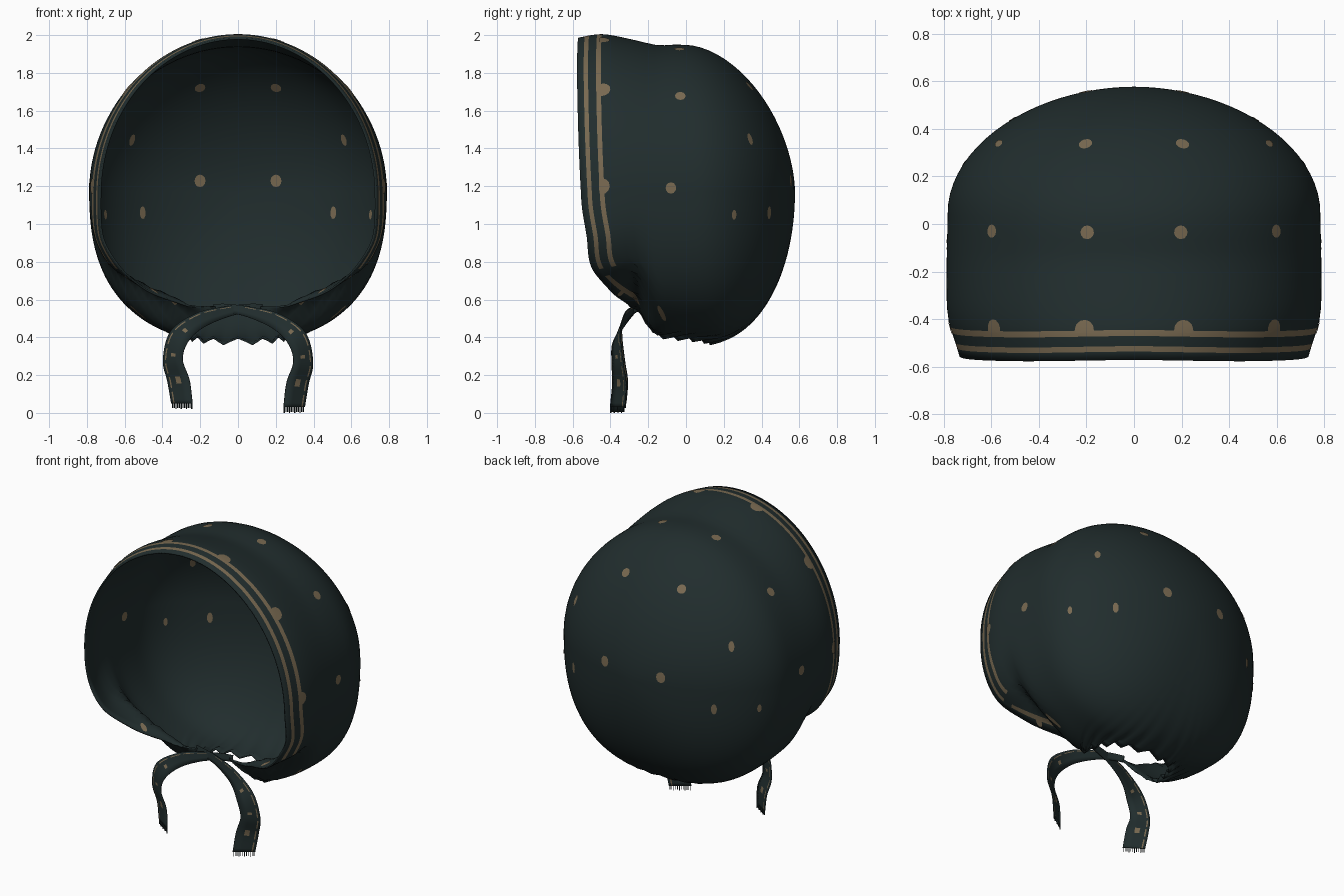
import bpy, bmesh, math
from mathutils import Vector
from mathutils.bvhtree import BVHTree

if "Cube" in bpy.data.objects:
    bpy.data.objects.remove(bpy.data.objects["Cube"])


def material(name, rgb):
    m = bpy.data.materials.new(name)
    m.diffuse_color = (*rgb, 1)
    m.use_nodes = True
    m.node_tree.nodes["Principled BSDF"].inputs["Base Color"].default_value = m.diffuse_color
    return m


GREEN = material("dark green cloth", (0.015, 0.026, 0.0265))
TAN = material("tan trim", (0.19, 0.142, 0.082))


def make_object(name, bm, angle=60):
    me = bpy.data.meshes.new(name)
    bm.to_mesh(me)
    ob = bpy.data.objects.new(name, me)
    bpy.context.collection.objects.link(ob)
    me.materials.append(GREEN)
    me.materials.append(TAN)
    bpy.ops.object.select_all(action='DESELECT')
    ob.select_set(True)
    bpy.context.view_layer.objects.active = ob
    bpy.ops.object.shade_smooth_by_angle(angle=math.radians(angle))
    return ob


def curve(keys, x):
    """Smooth interpolation through (x, values...) keys."""
    k = [(a[0], Vector(a[1:])) for a in keys]
    x = min(max(x, k[0][0]), k[-1][0])
    i = next(j for j in range(len(k) - 1) if x <= k[j + 1][0] + 1e-9)

    def slope(j):
        a, b = k[max(j - 1, 0)], k[min(j + 1, len(k) - 1)]
        return (b[1] - a[1]) / (b[0] - a[0])
    h = k[i + 1][0] - k[i][0]
    t = (x - k[i][0]) / h
    return (k[i][1] * (2*t**3 - 3*t*t + 1) + slope(i) * h * (t**3 - 2*t*t + t)
            + k[i + 1][1] * (3*t*t - 2*t**3) + slope(i + 1) * h * (t**3 - t*t))


# Hood outline along its depth: top height, bottom height, half width
BACK, MID = 0.572, 1.17
TOP = [(-.6, 1.975, 0), (-.45, 2.0, 0), (-.3, 1.975, 0), (-.15, 1.942, 0),
       (-.05, 1.945, 0), (0, 1.943, 0)]
BOTTOM = [(-.6, .45, 0), (-.4, .49, 0), (-.3, .54, 0), (-.26, .555, 0),
          (-.17, .41, 0), (-.1, .385, 0), (0, .38, 0), (.12, .38, 0)]
WIDTH = [(-.6, .715, 0), (-.5, .745, 0), (-.4, .775, 0), (-.28, .783, 0), (.05, .778, 0)]
# Inward tuck of the cheek edge, by position along the open edge
TUCK = [(0, 0, 0), (.57, 0, 0), (.66, .06, 0), (.71, .16, 0), (.76, .22, 0),
        (.8, 0, 0), (.83, 0, 0), (1, 0, 0)]


def extent(keys, y, power, base):
    start = keys[-1][0]
    size = abs(curve(keys, y)[0] - base)
    if y > start:
        v = min((y - start) / (BACK - start), 1)
        size *= max(1 - v**power, 0)**(1 / power)
    return size


def hood_point(y, a):
    w = extent(WIDTH, y, 1.93, 0)
    s, c = max(math.sin(a), 0), math.cos(a)
    if c >= 0:
        return Vector((w * s, y, MID + c * extent(TOP, y, 1.75, MID)))
    return Vector((w * s**.8 if s > 1e-6 else 0, y,
                   MID - abs(c)**.8 * extent(BOTTOM, y, 2.03, MID)))


# Open edge: position along it, depth, angle from the top (in half turns)
RIM = [(0, -.57, 0), (.25, -.575, .25), (.5, -.555, .5), (.58, -.525, .58),
       (.66, -.5, .662), (.71, -.41, .745), (.76, -.32, .85), (.8, -.26, .97),
       (.83, -.17, .92), (.88, -.05, .915), (.94, .08, .94), (1, .14, 1)]
HEM = [0, .035, .058, .1, .125, .15]
COLS, ROWS = 120, 30

# Hood half with hem stripes and neck gathers
bm = bmesh.new()
grid = []
for i in range(COLS + 1):
    s = i / COLS
    y0, a0 = curve(RIM, s)
    neck = min(max((s - .79) / .05, 0), 1)
    ys = [y0 + d for d in HEM]
    ys += [ys[-1] + (BACK - ys[-1]) * math.sin(j / ROWS * math.pi / 2)
           for j in range(1, ROWS + 1)]
    col = []
    for y in ys:
        t = (y - y0) / (BACK - y0)
        a = a0 + (s - a0) * (1 - (1 - t)**4)
        p = hood_point(y, min(max(a, 0), 1) * math.pi)
        p.x *= 1 - max(curve(TUCK, s)[0], 0) * math.exp(-((y - y0) / .13)**1.5)
        p.z += neck * .018 * math.cos(i * math.pi / 2) * math.exp(-(y - y0) / .09)
        if i in (0, COLS):
            p.x = 0
        col.append(bm.verts.new(p))
    grid.append(col)
for i in range(COLS):
    s = i / COLS
    for j in range(len(grid[0]) - 1):
        f = bm.faces.new((grid[i][j], grid[i + 1][j], grid[i + 1][j + 1], grid[i][j + 1]))
        # Two stripes around the face, one short stripe under the cheeks
        f.material_index = int((j in (1, 3) and s < .665) or (j == 1 and .675 < s < .77))
bmesh.ops.remove_doubles(bm, verts=bm.verts, dist=.0005)
bmesh.ops.recalc_face_normals(bm, faces=bm.faces)
if sum(f.normal.dot(f.calc_center_median() - Vector((0, 0, MID))) for f in bm.faces) < 0:
    bmesh.ops.reverse_faces(bm, faces=bm.faces)
bm.normal_update()
tree = BVHTree.FromBMesh(bm)
hood = make_object("hood", bm)
hood.modifiers.new("mirror", 'MIRROR')
# Plain lining on the inner face
thick = hood.modifiers.new("thickness", 'SOLIDIFY')
thick.thickness, thick.offset, thick.material_offset = .01, 0, -1

# Embroidered spots: place, half width, half height
SPOTS = [((.21, .36, 1.75), .029, .029), ((.57, .34, 1.45), .018, .033),
         ((.205, .56, 1.23), .03, .034), ((.5, .42, 1.06), .018, .034),
         ((.69, .24, 1.05), .014, .026), ((.2, -.035, 1.94), .029, .029),
         ((.6, -.03, 1.68), .028, .028), ((.77, -.08, 1.19), .028, .03),
         ((.53, -.13, .52), .015, .065), ((.44, -.35, .66), .016, .034)]
# Scallops along the inner hem stripe
SCALLOPS = [((.21, -.445, 1.98), .042, .042), ((.6, -.445, 1.72), .042, .042),
            ((.77, -.445, 1.2), .042, .042)]
bm = bmesh.new()
for q, rx, rz in SPOTS + SCALLOPS:
    c, n, _, _ = tree.find_nearest(Vector(q))
    v = (Vector((0, 0, 1)) - n * n.z).normalized()
    u = n.cross(v)
    scallop = q[1] == -.445
    for side in ((.008,) if scallop else (.008, -.008)):
        for mirror in (1, -1):
            ring = []
            for k in range(13):
                ang = k * math.tau / 12
                p = c.copy()
                if k < 12:
                    p += u * math.cos(ang) * rx + v * math.sin(ang) * rz
                if scallop and k < 12:
                    p.y = max(p.y, c.y - .012)
                p, m, _, _ = tree.find_nearest(p)
                p = p + m * side
                ring.append(bm.verts.new((p.x * mirror, p.y, p.z)))
            for k in range(12):
                tri = [ring[12], ring[k], ring[(k + 1) % 12]]
                f = bm.faces.new(tri if side * mirror > 0 else tri[::-1])
                f.material_index = 1
make_object("embroidered_spots", bm)

# Ribbon path: position along it, centre, half-width direction
RIBBON = [(0, .13, -.24, .555, 0, .005, .02), (.15, .06, -.26, .555, 0, .005, .022),
          (.3, -.06, -.285, .535, -.004, .005, .028), (.45, -.2, -.325, .49, -.015, .008, .04),
          (.6, -.31, -.36, .405, -.045, .02, .03), (.75, -.345, -.355, .28, -.052, .03, 0),
          (.88, -.315, -.345, .17, -.058, .036, -.004), (1, -.297, -.355, .05, -.056, .038, 0)]
ACROSS = [-1, -.25, .2, .66, .78, 1]


def ribbon(name, mirror, drop):
    bm = bmesh.new()
    rows = []
    for i in range(49):
        v = curve(RIBBON, i / 48)
        c, w = Vector(v[:3]), Vector(v[3:])
        c.z -= drop * (i / 48)**2
        c.y -= .008 if mirror < 0 else 0
        rows.append([bm.verts.new(((c + w * k).x * mirror, (c + w * k).y, (c + w * k).z))
                     for k in ACROSS])
    for i in range(48):
        for j in range(len(ACROSS) - 1):
            f = bm.faces.new((rows[i][j], rows[i + 1][j], rows[i + 1][j + 1], rows[i][j + 1]))
            # Dashed edge line and small motifs
            f.material_index = int((j == 3 and i > 12 and i % 4 != 0)
                                   or (j == 1 and i in (26, 34, 41, 42)))
    # Frayed threads along the ribbon end
    a, b = rows[-1][0].co.copy(), rows[-1][-1].co.copy()
    for k in range(12):
        p, q = a.lerp(b, (k + .2) / 12), a.lerp(b, (k + .55) / 12)
        d = Vector((0, 0, -.024 - .006 * (k % 3 == 0)))
        bm.faces.new([bm.verts.new(x) for x in (p, q, q + d, p + d)])
    bmesh.ops.recalc_face_normals(bm, faces=bm.faces)
    ob = make_object(name, bm)
    t = ob.modifiers.new("thickness", 'SOLIDIFY')
    t.thickness, t.offset = .005, 0


ribbon("left_ribbon", 1, 0)
ribbon("right_ribbon", -1, .02)
